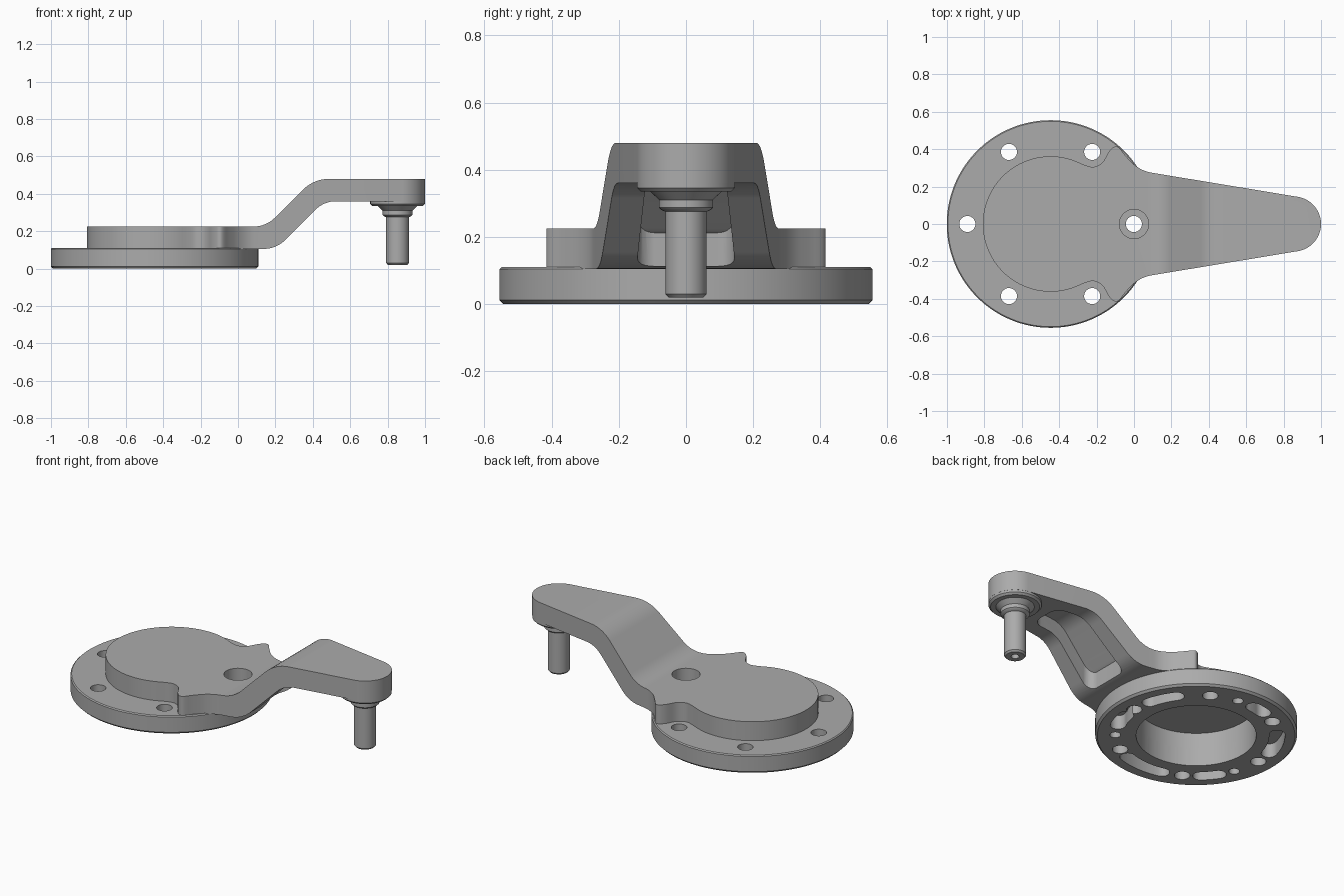
import bpy, bmesh
from math import sin, cos, tan, pi, radians
from mathutils import Vector

cube = bpy.data.objects.get("Cube")
if cube:
    bpy.data.objects.remove(cube, do_unlink=True)

grey = bpy.data.materials.new("machined_grey")
grey.use_nodes = True
colour = (0.41, 0.41, 0.41, 1)
grey.diffuse_color = colour
grey.node_tree.nodes["Principled BSDF"].inputs["Base Color"].default_value = colour

DISC_X, PIN_X, BOLT_R = -0.446, 0.853, 0.445


def make(name, bm):
    bmesh.ops.remove_doubles(bm, verts=bm.verts, dist=1e-5)
    bmesh.ops.recalc_face_normals(bm, faces=bm.faces)
    mesh = bpy.data.meshes.new(name)
    bm.to_mesh(mesh)
    bm.free()
    mesh.materials.append(grey)
    ob = bpy.data.objects.new(name, mesh)
    bpy.context.collection.objects.link(ob)
    return ob


def prism(name, pts, lo, hi, side=False):
    """Extrude a closed plan (x, y) along z, or a side profile (x, z) along y."""
    bm = bmesh.new()
    place = (lambda p: (p[0], lo, p[1])) if side else (lambda p: (p[0], p[1], lo))
    face = bm.faces.new([bm.verts.new(place(p)) for p in pts])
    new = bmesh.ops.extrude_face_region(bm, geom=[face])["geom"]
    move = Vector((0, hi - lo, 0)) if side else Vector((0, 0, hi - lo))
    bmesh.ops.translate(bm, vec=move, verts=[g for g in new if isinstance(g, bmesh.types.BMVert)])
    return make(name, bm)


def lathe(name, profile, x, steps=96):
    """Revolve (radius, z) points around a vertical axis at x."""
    bm = bmesh.new()
    vs = [bm.verts.new((r, 0, z)) for r, z in profile]
    es = [bm.edges.new(e) for e in zip(vs, vs[1:])]
    bmesh.ops.spin(bm, geom=vs + es, cent=(0, 0, 0), axis=(0, 0, 1), angle=2 * pi, steps=steps)
    bmesh.ops.translate(bm, vec=(x, 0, 0), verts=bm.verts)
    return make(name, bm)


def arc(cx, cy, r, a0, a1, n):
    return [(cx + r * cos(radians(a0 + (a1 - a0) * i / n)),
             cy + r * sin(radians(a0 + (a1 - a0) * i / n))) for i in range(n + 1)]


def circle(cx, cy, r, n=40):
    return arc(cx, cy, r, 0, 360, n)[:-1]


def fillet(pts, n=8):
    """Round the corners of an (x, y, radius) polygon."""
    out = []
    for i, (x, y, r) in enumerate(pts):
        p = Vector((x, y))
        if not r:
            out.append((x, y))
            continue
        u = (Vector(pts[i - 1][:2]) - p).normalized()
        v = (Vector(pts[(i + 1) % len(pts)][:2]) - p).normalized()
        half = u.angle(v) / 2
        a, b = p + u * r / tan(half), p + v * r / tan(half)
        c = p + (u + v).normalized() * r / sin(half)
        for k in range(n + 1):
            d = (a - c).lerp(b - c, k / n)
            out.append(tuple(c + d.normalized() * r))
    return out


def spline(pts, n=5):
    """Smooth curve through the inner points."""
    out = []
    for a, b, c, d in zip(*(list(map(Vector, pts[i:])) for i in range(4))):
        for k in range(n):
            t = k / n
            out.append(tuple(0.5 * (2 * b + (c - a) * t + (2 * a - 5 * b + 4 * c - d) * t * t
                                    + (3 * b - a - 3 * c + d) * t ** 3)))
    return out


def boolean(ob, tool, op="DIFFERENCE"):
    m = ob.modifiers.new(op.lower(), "BOOLEAN")
    m.operation, m.object, m.solver = op, tool, "EXACT"
    tool.hide_render = True
    tool.hide_viewport = True


def apply_all(ob):
    dg = bpy.context.evaluated_depsgraph_get()
    mesh = bpy.data.meshes.new_from_object(ob.evaluated_get(dg))
    ob.modifiers.clear()
    ob.data = mesh


# Base flange
base = lathe("base_flange", [(0, 0), (0.543, 0), (0.555, 0.012), (0.555, 0.104),
                             (0.549, 0.11), (0, 0.11)], DISC_X, 128)

# Raised plate and cranked arm: plan outline trimmed by a side profile
ear = spline([(-0.33, 0.343), (-0.28, 0.322), (-0.22, 0.305), (-0.17, 0.328), (-0.135, 0.385),
              (-0.105, 0.413), (-0.08, 0.408), (-0.045, 0.365), (0, 0.318), (0.055, 0.285),
              (0.12, 0.27), (0.25, 0.249)])
half = arc(DISC_X, 0, 0.362, 180, 66, 40) + ear + [(0.12, 0.27)] + arc(PIN_X, 0, 0.147, 80, 0, 16)
plan = half + [(x, -y) for x, y in half[-2:0:-1]]
arm = prism("arm_and_raised_plate", plan, 0, 0.6)
side = fillet([(-1.1, 0.225, 0), (0.15, 0.225, 0.16), (0.405, 0.48, 0.2), (1.1, 0.48, 0),
               (1.1, 0.36, 0), (0.46, 0.36, 0.15), (0.205, 0.105, 0.17), (-1.1, 0.105, 0)])
boolean(arm, prism("arm_profile_helper", side, -0.7, 0.7, True), "INTERSECT")

# Underside pocket of the arm
pocket = prism("pocket_cutter", fillet([(0.185, -0.15, 0.05), (0.64, -0.1, 0.07),
                                        (0.64, 0.1, 0.07), (0.185, 0.15, 0.05)]), 0, 0.6)
floor = fillet([(0, 0.19, 0), (0.165, 0.19, 0.12), (0.42, 0.445, 0.16), (0.9, 0.445, 0),
                (0.9, 0.05, 0), (0, 0.05, 0)])
boolean(pocket, prism("pocket_floor_helper", floor, -0.4, 0.4, True), "INTERSECT")
boolean(arm, pocket)

# Central bore, shared by flange and plate
bore = prism("bore_cutter", circle(DISC_X, 0, 0.33, 96), -0.1, 0.205)
boolean(base, bore)
boolean(arm, bore)

# Bolt holes, with a counterbore on the arm side
for i in range(6):
    a = radians(60 * i)
    hole = prism("bolt_hole_cutter", circle(DISC_X + BOLT_R * cos(a), BOLT_R * sin(a), 0.043), -0.1, 0.6)
    boolean(base, hole)
    if i == 0:
        boolean(arm, hole)
boolean(arm, prism("counterbore_cutter", circle(0, 0, 0.078), 0.15, 0.6))

# Blind holes and curved slots under the flange
for a in (81, 202, 321):
    a = radians(a)
    boolean(base, prism("blind_hole_cutter",
                        circle(DISC_X + BOLT_R * cos(a), BOLT_R * sin(a), 0.03), -0.1, 0.085))
W = 0.043
for a0, a1 in ((15, 36), (95, 106), (138, 166), (214, 227), (255, 288), (335, 350)):
    e0, e1 = ((DISC_X + BOLT_R * cos(radians(a)), BOLT_R * sin(radians(a))) for a in (a0, a1))
    slot = (arc(DISC_X, 0, BOLT_R + W, a0, a1, 10) + arc(*e1, W, a1, a1 + 180, 10)[1:-1]
            + arc(DISC_X, 0, BOLT_R - W, a1, a0, 10) + arc(*e0, W, a0 + 180, a0 + 360, 10)[1:-1])
    boolean(base, prism("slot_cutter", slot, -0.1, 0.085))

# Boss under the arm tip
boss = lathe("arm_tip_boss", [(0, 0.335), (0.135, 0.335), (0.146, 0.346), (0.146, 0.42), (0, 0.42)], PIN_X)

# Stepped pin with a centre hole in its tip
pin = lathe("handle_pin", [(0, 0.06), (0.022, 0.05), (0.022, 0.02), (0.052, 0.02), (0.061, 0.03),
                           (0.061, 0.275), (0.073, 0.28), (0.08, 0.287), (0.08, 0.31),
                           (0.108, 0.337), (0.108, 0.4), (0, 0.4)], PIN_X, 64)

bpy.context.view_layer.update()
parts = [base, arm, boss, pin]
for ob in parts:
    apply_all(ob)
for ob in list(bpy.data.objects):
    if ob.name.split(".")[0].endswith(("_cutter", "_helper")):
        bpy.data.objects.remove(ob, do_unlink=True)

bpy.ops.object.select_all(action="DESELECT")
for ob in parts:
    ob.select_set(True)
bpy.context.view_layer.objects.active = arm
bpy.ops.object.shade_smooth_by_angle(angle=radians(30))
